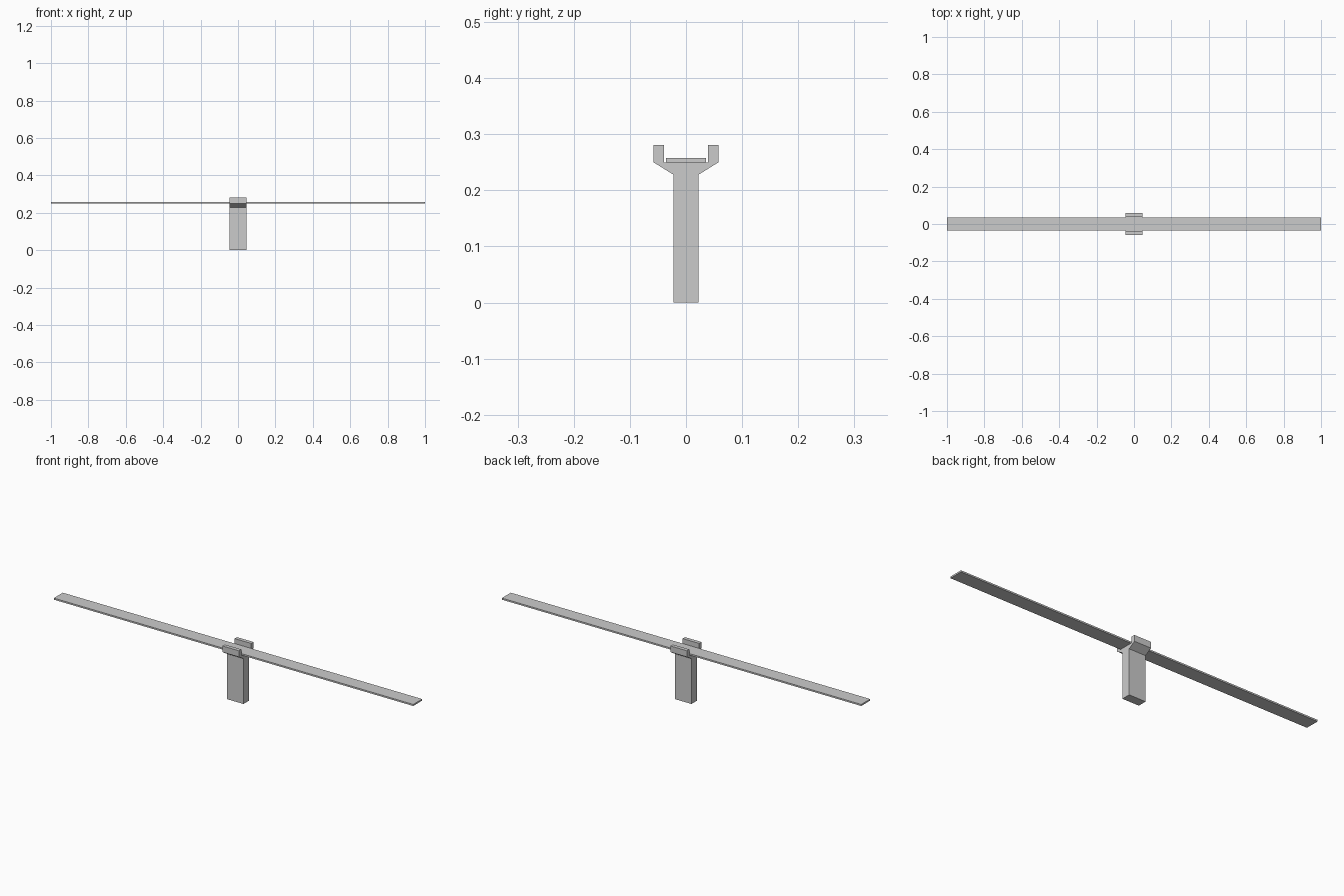
import bpy, bmesh

if "Cube" in bpy.data.objects:
    bpy.data.objects.remove(bpy.data.objects["Cube"])

def extrude_profile(name, profile, half_length):
    """Extrude a closed (y, z) profile symmetrically along x."""
    bm = bmesh.new()
    face = bm.faces.new([bm.verts.new((-half_length, y, z)) for y, z in profile])
    out = bmesh.ops.extrude_face_region(bm, geom=[face])
    verts = [g for g in out["geom"] if isinstance(g, bmesh.types.BMVert)]
    bmesh.ops.translate(bm, verts=verts, vec=(2 * half_length, 0, 0))
    bmesh.ops.recalc_face_normals(bm, faces=bm.faces)
    mesh = bpy.data.meshes.new(name)
    bm.to_mesh(mesh)
    bm.free()
    obj = bpy.data.objects.new(name, mesh)
    bpy.context.collection.objects.link(obj)
    return obj

# Forked support post: half outline, mirrored across y = 0
half = [(0.0225, 0), (0.0225, 0.228), (0.058, 0.25),
        (0.058, 0.281), (0.039, 0.281), (0.039, 0.25)]
outline = half + [(-y, z) for y, z in reversed(half)]
extrude_profile("support_post", outline, 0.046)

# Long plank resting in the fork
plank = [(-0.0355, 0.25), (0.0355, 0.25), (0.0355, 0.258), (-0.0355, 0.258)]
extrude_profile("plank", plank, 1.0)
